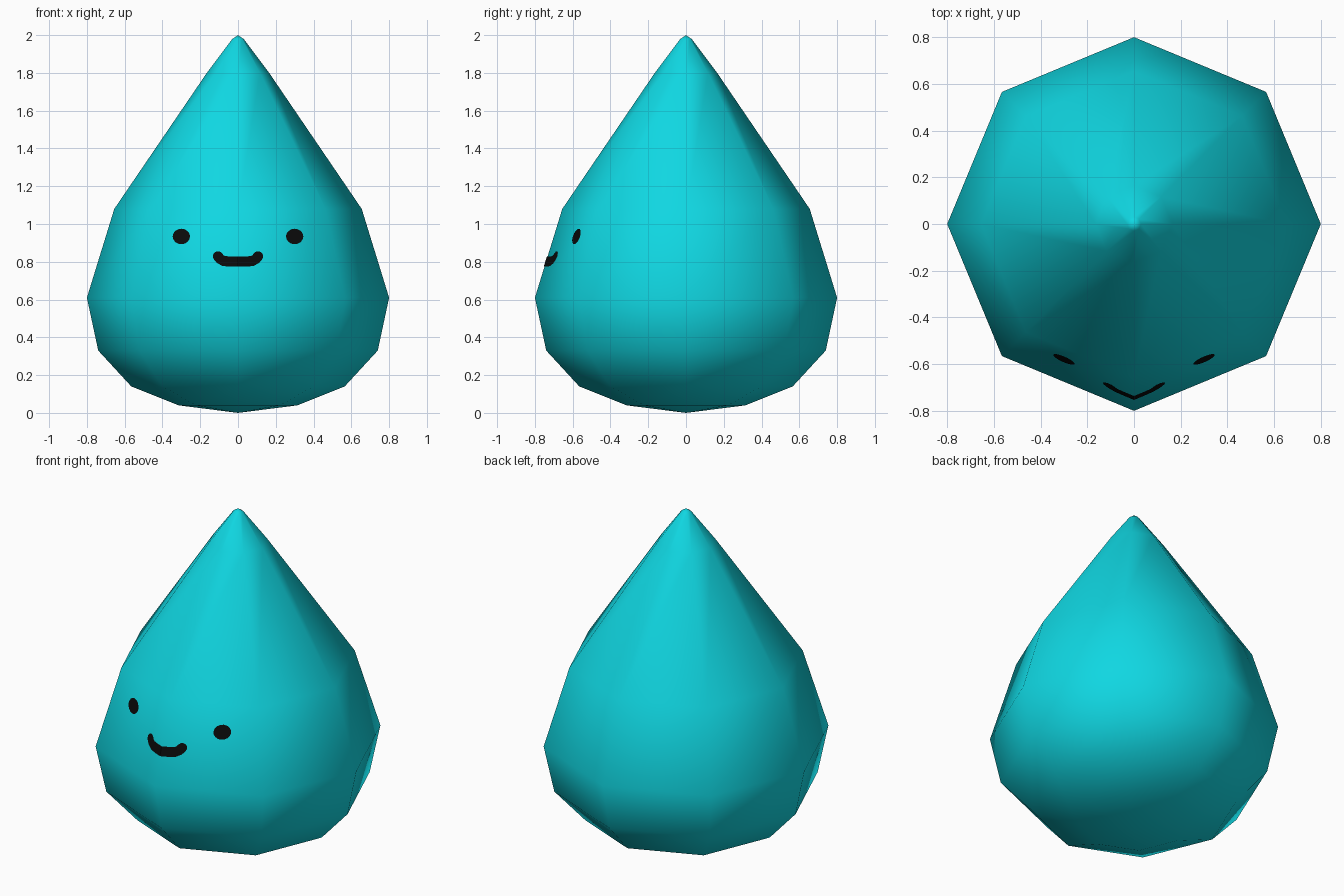
import bpy, bmesh, math

cube = bpy.data.objects.get("Cube")
if cube:
    bpy.data.objects.remove(cube, do_unlink=True)


def material(name, rgb):
    m = bpy.data.materials.new(name)
    m.use_nodes = True
    m.diffuse_color = (*rgb, 1)
    bsdf = next(n for n in m.node_tree.nodes if n.type == 'BSDF_PRINCIPLED')
    bsdf.inputs["Base Color"].default_value = (*rgb, 1)
    return m


def make_object(name, bm, mat, smooth):
    me = bpy.data.meshes.new(name)
    bm.to_mesh(me)
    bm.free()
    me.materials.append(mat)
    for p in me.polygons:
        p.use_smooth = smooth
    ob = bpy.data.objects.new(name, me)
    bpy.context.collection.objects.link(ob)
    return ob


TEAL = material("teal", (0.005, 0.68, 0.76))
BLACK = material("black", (0.003, 0.003, 0.003))

# Body: eight-sided drop, profile given as (radius, height)
SIDES = 8
PROFILE = [(0.315, 0.04), (0.565, 0.14), (0.74, 0.33), (0.80, 0.61),
           (0.655, 1.08), (0.165, 1.80), (0.03, 1.98)]
bm = bmesh.new()
rings = []
for r, z in PROFILE:
    rings.append([bm.verts.new((r * math.cos(a), r * math.sin(a), z))
                  for a in (math.tau * i / SIDES for i in range(SIDES))])
bottom, tip = bm.verts.new((0, 0, 0)), bm.verts.new((0, 0, 2))
for i in range(SIDES):
    j = (i + 1) % SIDES
    for lo, hi in zip(rings, rings[1:]):
        bm.faces.new((lo[i], lo[j], hi[j], hi[i]))
    bm.faces.new((bottom, rings[0][j], rings[0][i]))
    bm.faces.new((rings[-1][i], rings[-1][j], tip))
bmesh.ops.recalc_face_normals(bm, faces=bm.faces)
make_object("drop_body", bm, TEAL, True)


def on_front(x, z, lift=0.004):
    """Point just in front of the body's front facets."""
    (r0, z0), (r1, z1) = PROFILE[3], PROFILE[4]
    r = r0 + (r1 - r0) * (z - z0) / (z1 - z0)
    return (x, -(r - abs(x) * math.tan(math.pi / SIDES)) - lift, z)


# Eyes: thin round plates lying on the facets
for side, name in ((1, "left_eye"), (-1, "right_eye")):
    bm = bmesh.new()
    bm.faces.new([bm.verts.new(on_front(side * 0.3 + 0.046 * math.cos(a),
                                        0.934 + 0.041 * math.sin(a)))
                  for a in (math.tau * i / 16 for i in range(16))])
    make_object(name, bm, BLACK, False)

# Mouth: rounded ribbon wrapped over the front corner
HALF = 0.027
right_half = [(0, 0.801), (0.04, 0.801), (0.075, 0.804), (0.094, 0.814), (0.106, 0.829)]
path = [(-x, z) for x, z in reversed(right_half[1:])] + right_half
bm = bmesh.new()
rows = []


def add_row(x, z, tx, tz, w):
    rows.append([bm.verts.new(on_front(x - s * tz * w, z + s * tx * w)) for s in (-1, 1)])


for i, (x, z) in enumerate(path):
    ax, az = path[max(i - 1, 0)]
    bx, bz = path[min(i + 1, len(path) - 1)]
    d = math.hypot(bx - ax, bz - az)
    tx, tz = (bx - ax) / d, (bz - az) / d
    cap = [(HALF * math.sin(a), HALF * math.cos(a)) for a in (0.5, 1.0, 1.45)]
    if i == 0:
        for along, w in reversed(cap):
            add_row(x - tx * along, z - tz * along, tx, tz, w)
    add_row(x, z, tx, tz, HALF)
    if i == len(path) - 1:
        for along, w in cap:
            add_row(x + tx * along, z + tz * along, tx, tz, w)
for a, b in zip(rows, rows[1:]):
    bm.faces.new((a[0], b[0], b[1], a[1]))
make_object("mouth", bm, BLACK, False)
